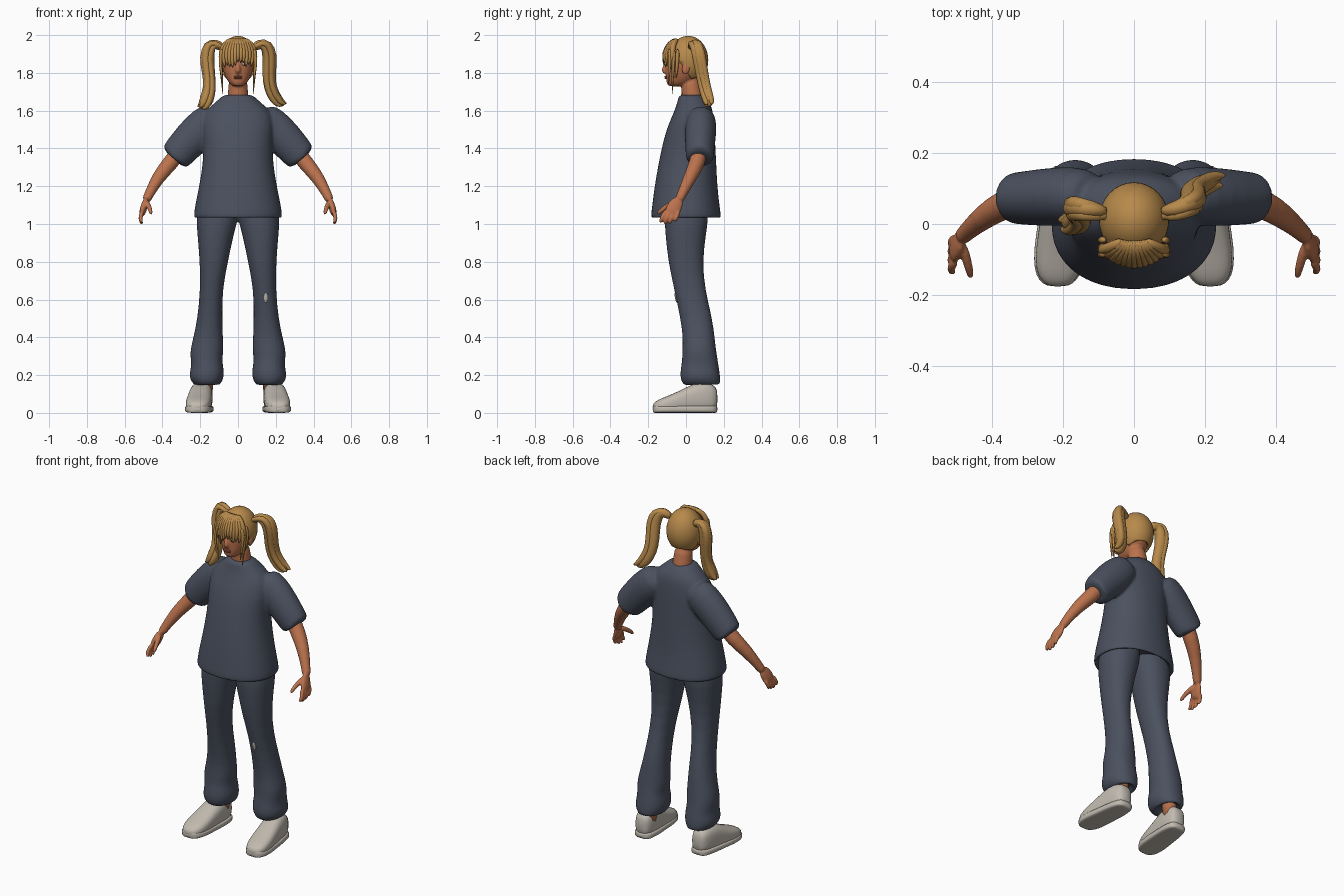
import bpy
import bmesh
import math
import random
from mathutils import Vector, Matrix

random.seed(4)
old = bpy.data.objects.get("Cube")
if old:
    bpy.data.objects.remove(old, do_unlink=True)


def material(name, color):
    mat = bpy.data.materials.new(name)
    mat.use_nodes = True
    mat.diffuse_color = (*color, 1)
    mat.node_tree.nodes["Principled BSDF"].inputs["Base Color"].default_value = (*color, 1)
    return mat


cloth = material("slate cloth", (.07, .082, .115))
skin = material("warm skin", (.5, .17, .075))
hair = material("golden hair", (.47, .25, .07))
canvas = material("pale canvas", (.53, .49, .43))
lip = material("lip", (.33, .09, .05))
dark = material("dark eye", (.03, .025, .03))
white = material("eye white", (.55, .5, .45))


def ring(center, u, v, power=2, count=20):
    """Closed superellipse spanned by the half axes u and v."""
    points = []
    for i in range(count):
        a = math.tau * i / count
        c, s = math.cos(a), math.sin(a)
        points.append(Vector(center)
                      + Vector(u) * math.copysign(abs(c) ** (2 / power), c)
                      + Vector(v) * math.copysign(abs(s) ** (2 / power), s))
    return points


def loft(bm, rings):
    """Skin a list of rings and close both ends."""
    loops = [[bm.verts.new(p) for p in r] for r in rings]
    for low, high in zip(loops, loops[1:]):
        for i in range(len(low)):
            j = (i + 1) % len(low)
            bm.faces.new((low[i], low[j], high[j], high[i]))
    bm.faces.new(loops[0][::-1])
    bm.faces.new(loops[-1])


def slices(bm, rows, side=1, power=2):
    """Loft horizontal slices given as z, x0, x1, y0, y1."""
    loft(bm, [ring((side * (a + b) / 2, (c + d) / 2, z), ((b - a) / 2, 0, 0),
                   (0, (d - c) / 2, 0), power, 28) for z, a, b, c, d in rows])


def tube(bm, path, side=1, ref=(0, 1, 0), flat=1, count=12):
    """Loft along a path of x, y, z, radius; flat scales the axis nearest ref."""
    pts = [Vector((side * p[0], p[1], p[2])) for p in path]
    rings = []
    for i, p in enumerate(pts):
        d = (pts[min(i + 1, len(pts) - 1)] - pts[max(i - 1, 0)]).normalized()
        u = d.cross(Vector(ref)).normalized()
        v = u.cross(d)
        rings.append(ring(p, u * path[i][3], v * path[i][3] * flat, 2, count))
    loft(bm, rings)


def ball(bm, center, size, tilt=0, axis="X"):
    bmesh.ops.create_uvsphere(bm, u_segments=32, v_segments=20, radius=1,
                              matrix=Matrix.Translation(center)
                              @ Matrix.Rotation(tilt, 4, axis)
                              @ Matrix.Diagonal((*size, 1)))


def finish(bm, name, mat, voxel=0, sub=0):
    bmesh.ops.recalc_face_normals(bm, faces=bm.faces)
    for f in bm.faces:
        f.smooth = True
    mesh = bpy.data.meshes.new(name)
    bm.to_mesh(mesh)
    bm.free()
    mesh.materials.append(mat)
    obj = bpy.data.objects.new(name, mesh)
    bpy.context.collection.objects.link(obj)
    if sub:
        obj.modifiers.new("round", "SUBSURF").levels = sub
        obj.modifiers["round"].render_levels = sub
    if voxel:
        fuse = obj.modifiers.new("fuse", "REMESH")
        fuse.mode, fuse.voxel_size, fuse.use_smooth_shade = "VOXEL", voxel, True
        soft = obj.modifiers.new("soften", "SMOOTH")
        soft.factor, soft.iterations = .5, 5
    return obj


# Shirt: body with an open hem, fused with two loose sleeves
bm = bmesh.new()
body = [(1.1, .19, -.14, .14), (1.04, .215, -.165, .165), (1.025, .228, -.18, .18),
        (1.035, .238, -.188, .188), (1.1, .228, -.18, .178), (1.2, .207, -.167, .167),
        (1.3, .19, -.15, .162), (1.4, .182, -.13, .157), (1.5, .19, -.105, .152),
        (1.58, .185, -.07, .145), (1.63, .14, -.05, .135), (1.66, .1, -.043, .11),
        (1.69, .078, -.038, .09)]
slices(bm, [(z, -w, w, a, b) for z, w, a, b in body], power=2.2)
for s in (1, -1):
    tube(bm, [(.11, .08, 1.585, .08), (.17, .08, 1.53, .1), (.25, .075, 1.45, .097),
              (.32, .073, 1.37, .088), (.346, .072, 1.342, .084), (.341, .072, 1.347, .072),
              (.31, .072, 1.38, .066)], s, flat=.85, count=24)
finish(bm, "shirt", cloth, voxel=.009, sub=1)

# Trousers: flared legs with bunched cuffs
bm = bmesh.new()
for s in (1, -1):
    slices(bm, [(1.15, -.01, .2, -.1, .11), (1.03, -.003, .222, -.115, .12),
                (.95, .022, .216, -.11, .107), (.8, .053, .202, -.095, .087),
                (.65, .083, .2, -.062, .102), (.5, .083, .215, -.03, .14),
                (.4, .08, .236, -.016, .152), (.33, .075, .255, -.02, .16),
                (.28, .085, .25, -.02, .168), (.24, .076, .248, -.028, .175),
                (.19, .072, .262, -.032, .182), (.155, .09, .24, -.022, .182),
                (.135, .11, .215, .01, .174), (.18, .12, .21, .03, .16)], s, 2.2)
finish(bm, "trousers", cloth, voxel=.009, sub=1)

# Torn knee patch
bm = bmesh.new()
ball(bm, (.147, -.054, .61), (.01, .0045, .026), .2)
finish(bm, "knee_tear", canvas)

# Shoes: rows of y, centre x, half width, bottom, top
last = [(.168, .19, .03, .03, .12), (.145, .19, .052, .005, .155), (.07, .195, .063, 0, .168),
        (0, .202, .064, 0, .135), (-.07, .209, .069, 0, .1), (-.13, .213, .064, 0, .078),
        (-.16, .215, .048, .004, .062), (-.177, .215, .024, .015, .045)]
for s, label in ((1, "left"), (-1, "right")):
    bm = bmesh.new()
    loft(bm, [ring((s * x, y, (a + b) / 2), (w, 0, 0), (0, 0, (b - a) / 2), 2.7, 24)
              for y, x, w, a, b in last])
    finish(bm, label + "_shoe", canvas, sub=1)
    bm = bmesh.new()
    loft(bm, [ring((s * x, y, .02), (w + .005, 0, 0), (0, 0, .02), 4, 24)
              for y, x, w, a, b in last])
    finish(bm, label + "_sole", canvas, sub=1)
    bm = bmesh.new()
    tube(bm, [(.175, .1, .1, .04), (.17, .09, .28, .045)], s)
    finish(bm, label + "_ankle", skin)

    # Arm, palm, fingers and thumb fused together
    bm = bmesh.new()
    tube(bm, [(.3, .075, 1.4, .045), (.36, .06, 1.32, .043), (.425, .02, 1.245, .036),
              (.475, -.025, 1.15, .024), (.488, -.04, 1.12, .026)], s, count=16)
    tube(bm, [(.483, -.035, 1.14, .026), (.495, -.055, 1.1, .043), (.505, -.075, 1.065, .042),
              (.508, -.08, 1.05, .03)], s, ref=(1, 0, 0), flat=.45)
    for k in range(4):
        y = -.115 + k * .025
        tip = .995 + (.012, 0, .004, .022)[k]
        tube(bm, [(.503, y * .9, 1.075, .013), (.516, y - .008, 1.042, .012),
                  (.517, y - .018, 1.018, .011), (.505, y - .022, tip, .008)], s)
    tube(bm, [(.485, -.055, 1.12, .015), (.472, -.1, 1.095, .014), (.463, -.135, 1.07, .012),
              (.46, -.153, 1.05, .008)], s, ref=(1, 0, 0))
    finish(bm, label + "_arm", skin, voxel=.005, sub=1)

    # Ear, eye and brow
    bm = bmesh.new()
    ball(bm, (s * .088, .0, 1.825), (.01, .02, .032), -.2)
    finish(bm, label + "_ear", skin)
    bm = bmesh.new()
    ball(bm, (s * .036, -.1, 1.847), (.017, .008, .008), s * .35, "Z")
    finish(bm, label + "_eye", white)
    bm = bmesh.new()
    ball(bm, (s * .035, -.106, 1.847), (.007, .004, .0075))
    finish(bm, label + "_iris", dark)
    bm = bmesh.new()
    tube(bm, [(.016, -.111, 1.862, .003), (.036, -.104, 1.87, .004),
              (.056, -.088, 1.864, .002)], s)
    finish(bm, label + "_brow", dark, sub=1)

# Head and neck
bm = bmesh.new()
skull = [(1.728, .02, -.088, -.03), (1.737, .04, -.1, .01), (1.765, .061, -.106, .05),
         (1.81, .08, -.107, .085), (1.85, .087, -.11, .1), (1.9, .088, -.106, .103),
         (1.945, .073, -.085, .085), (1.97, .04, -.05, .05)]
slices(bm, [(z, -w, w, a, b) for z, w, a, b in skull], power=2.2)
tube(bm, [(0, .04, 1.62, .065), (0, .032, 1.69, .052), (0, .015, 1.79, .052)], count=20)
tube(bm, [(0, -.1, 1.86, .008), (0, -.112, 1.835, .01), (0, -.12, 1.812, .015),
          (0, -.105, 1.798, .012)], ref=(1, 0, 0))
finish(bm, "head", skin, voxel=.006, sub=1)
bm = bmesh.new()
for z in (1.772, 1.78):
    ball(bm, (0, -.106, z), (.024, .008, .005))
finish(bm, "lips", lip)

# Hair cap, cut along a slanted hairline
bm = bmesh.new()
ball(bm, (0, .012, 1.868), (.099, .106, .128))
for co, no in (((0, -.06, 1.9), (0, 1.5, 1)), ((0, 0, 1.76), (0, -.3, 1))):
    bmesh.ops.bisect_plane(bm, geom=bm.verts[:] + bm.edges[:] + bm.faces[:],
                           plane_co=co, plane_no=no, clear_inner=True)
cap = finish(bm, "hair_cap", hair)
cap.modifiers.new("thickness", "SOLIDIFY").thickness = .012

# Fringe fanning from the crown, and thin strands beside the face
bm = bmesh.new()
for k in range(13):
    t = k / 6 - 1
    end = 1.852 + random.uniform(-.018, .015)
    tube(bm, [(.03 * t, -.045, 1.98, .012), (.07 * t, -.088 + .02 * t * t, 1.957, .016),
              (.092 * t, -.113 + .04 * t * t, 1.905, .015),
              (.09 * t, -.117 + .04 * t * t, end + .02, .01),
              (.084 * t, -.119 + .04 * t * t, end - .01, .002)], ref=(1, 0, 0))
finish(bm, "fringe", hair, sub=1)
bm = bmesh.new()
for s in (1, -1):
    for y, end in ((-.065, 1.68), (-.085, 1.73), (-.045, 1.77)):
        tube(bm, [(.083, y, 1.93, .012), (.096, y, 1.87, .011), (.088, y - .005, 1.8, .007),
                  (.08, y - .008, end, .002)], s, ref=(1, 0, 0), count=8)
finish(bm, "side_strands", hair, sub=1)

# Pigtails: one falls behind the shoulder, one in front
left_tail = [(.075, .035, 1.93, .02), (.115, .04, 1.955, .03), (.15, .055, 1.95, .038),
             (.172, .07, 1.89, .042), (.163, .085, 1.8, .037), (.168, .1, 1.72, .035),
             (.2, .118, 1.66, .036), (.225, .125, 1.635, .024), (.245, .125, 1.63, .006)]
right_tail = [(.075, .035, 1.93, .02), (.115, .04, 1.955, .03), (.15, .047, 1.95, .038),
              (.168, .045, 1.88, .042), (.155, .035, 1.8, .035), (.148, .02, 1.72, .034),
              (.165, .005, 1.66, .042), (.18, 0, 1.625, .032), (.2, 0, 1.612, .008)]
for label, s, path in (("left", 1, left_tail), ("right", -1, right_tail)):
    bm = bmesh.new()
    tube(bm, path, s, flat=.75)
    for dx, dy in ((.014, .012), (-.012, -.014), (.008, -.016)):
        tube(bm, [(x + dx, y + dy, z + dx * .5, r * .55) for x, y, z, r in path], s)
    finish(bm, label + "_pigtail", hair, sub=1)
